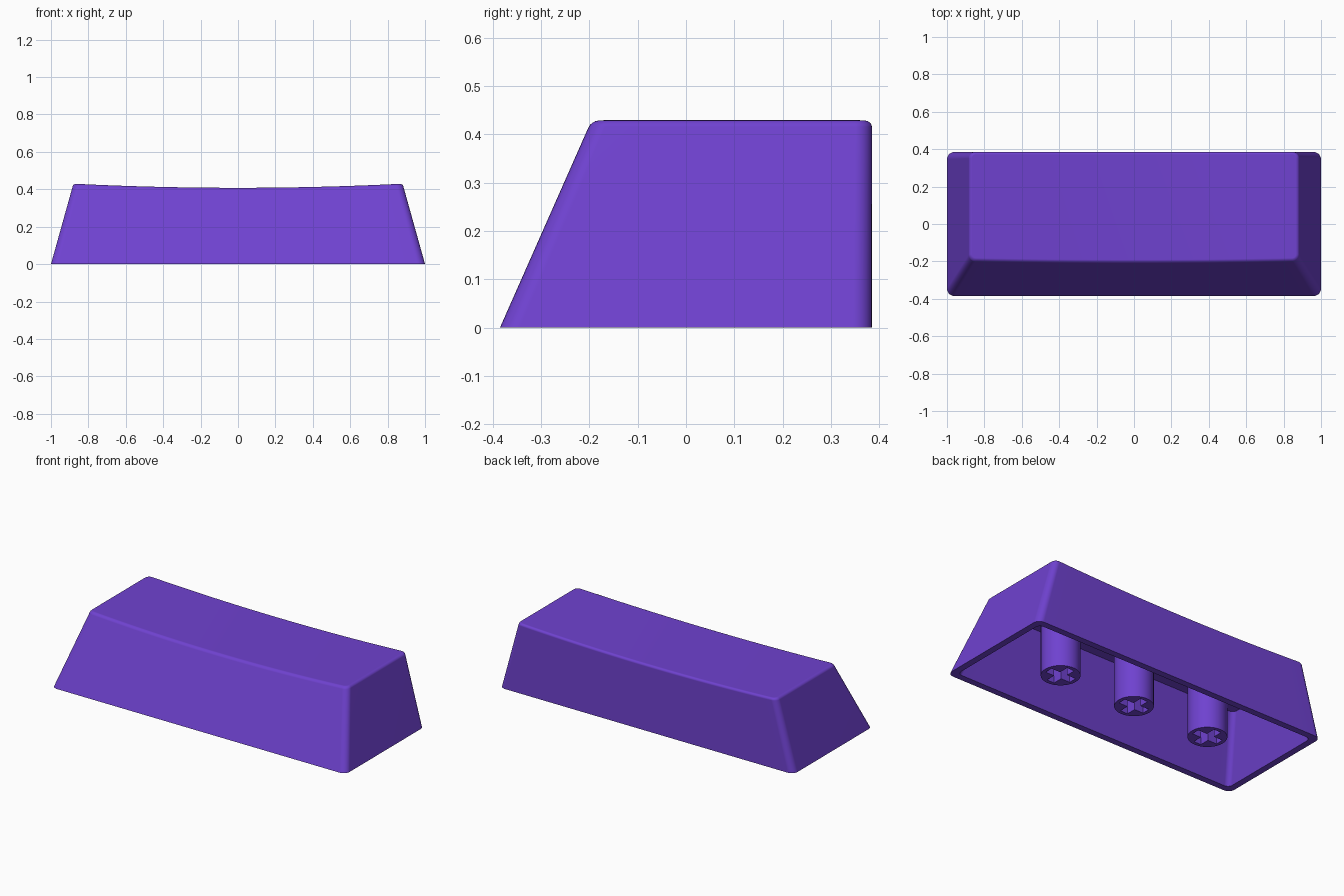
import bpy, bmesh
from math import sin, cos, pi

cube = bpy.data.objects.get("Cube")
if cube:
    bpy.data.objects.remove(cube)

HEIGHT, WALL, BEVEL, CEILING = 0.43, 0.04, 0.014, 0.36
STEM_RADIUS, STEM_SPACING = 0.108, 0.52

purple = bpy.data.materials.new("purple plastic")
purple.use_nodes = True
colour = (0.159, 0.054, 0.63, 1)
purple.diffuse_color = colour
purple.node_tree.nodes["Principled BSDF"].inputs["Base Color"].default_value = colour


def make_object(name, bm):
    bmesh.ops.recalc_face_normals(bm, faces=bm.faces)
    mesh = bpy.data.meshes.new(name)
    bm.to_mesh(mesh)
    bm.free()
    mesh.materials.append(purple)
    obj = bpy.data.objects.new(name, mesh)
    bpy.context.collection.objects.link(obj)
    return obj


def smooth(obj, angle):
    bpy.ops.object.select_all(action='DESELECT')
    obj.select_set(True)
    bpy.context.view_layer.objects.active = obj
    bpy.ops.object.shade_smooth_by_angle(angle=angle)
    weighted = obj.modifiers.new("weighted normals", 'WEIGHTED_NORMAL')
    weighted.keep_sharp = True


def dish(x):
    """Height of the hollowed top surface."""
    return HEIGHT - 0.022 * (1 - min(1, (x / 0.88) ** 2))


def section(level, inset, radius, drop=None):
    """Rounded rectangle of the tapered body; drop measures down from the dished top."""
    def outline(z):
        t = z / HEIGHT
        return 1 - 0.12 * t - inset, -0.385 + 0.19 * t + inset, 0.385 - inset

    arc, span = 6, 24
    hx = outline(HEIGHT if drop is not None else level)[0]
    xs = [(-hx + radius - radius * cos(a), 1 - sin(a))
          for a in (pi / 2 * i / arc for i in range(arc + 1))]
    xs += [((hx - radius) * (2 * i / span - 1), 0) for i in range(1, span)]
    xs += [(-x, k) for x, k in reversed(xs[:arc + 1])]
    front, back = [], []
    for x, k in xs:
        z = level if drop is None else dish(x) - drop
        wide, y0, y1 = outline(z)
        px = x * wide / hx
        front.append((px, y0 + radius * k, z))
        back.append((px, y1 - radius * k, z))
    return front + back[::-1]


# Hollow body: inner ceiling, inner wall, rim, outer wall, rounded top edge
sections = [section(CEILING, WALL, 0.03), section(0, WALL, 0.03),
            section(0, 0, 0.04), section(0, 0, 0.04, BEVEL)]
sections[3] = section(0, 0, 0.035, BEVEL)
for i in range(1, 5):
    a = pi / 2 * i / 4
    sections.append(section(0, BEVEL * (1 - cos(a)), 0.035 - BEVEL * (1 - cos(a)),
                            BEVEL * (1 - sin(a))))
bm = bmesh.new()
rings = [[bm.verts.new(p) for p in s] for s in sections]
count = len(rings[0])
for low, high in zip(rings, rings[1:]):
    for i in range(count):
        j = (i + 1) % count
        bm.faces.new((low[i], low[j], high[j], high[i]))
for ring in (rings[0], rings[-1]):
    for i in range(count // 2 - 1):
        bm.faces.new((ring[i], ring[i + 1], ring[-2 - i], ring[-1 - i]))
smooth(make_object("keycap_shell", bm), 0.7)


# Cross-shaped socket cutter
def cross_cutter():
    bm = bmesh.new()
    a, b = 0.025, 0.085
    quarter = [(b, -a), (b, a), (a, a)]
    points = []
    for turn in range(4):
        points += quarter
        quarter = [(-y, x) for x, y in quarter]
    base = bm.faces.new([bm.verts.new((x, y, -0.05)) for x, y in points])
    extruded = bmesh.ops.extrude_face_region(bm, geom=[base])["geom"]
    bmesh.ops.translate(bm, vec=(0, 0, 0.22),
                        verts=[v for v in extruded if isinstance(v, bmesh.types.BMVert)])
    return make_object("socket_cutter", bm)


# Three mounting stems under the ceiling
bm = bmesh.new()
bmesh.ops.create_cone(bm, cap_ends=True, segments=40, radius1=STEM_RADIUS,
                      radius2=STEM_RADIUS, depth=CEILING + 0.01)
bmesh.ops.translate(bm, vec=(0, 0, (CEILING + 0.01) / 2), verts=bm.verts)
stem = make_object("stem_middle", bm)
cutter = cross_cutter()
cut = stem.modifiers.new("socket", 'BOOLEAN')
cut.operation, cut.object, cut.solver = 'DIFFERENCE', cutter, 'EXACT'
bpy.context.view_layer.objects.active = stem
bpy.ops.object.modifier_apply(modifier=cut.name)
bpy.data.objects.remove(cutter)
smooth(stem, 0.6)
for name, side in (("stem_left", 1), ("stem_right", -1)):
    copy = stem.copy()
    copy.name = name
    copy.location.x = side * STEM_SPACING
    bpy.context.collection.objects.link(copy)
